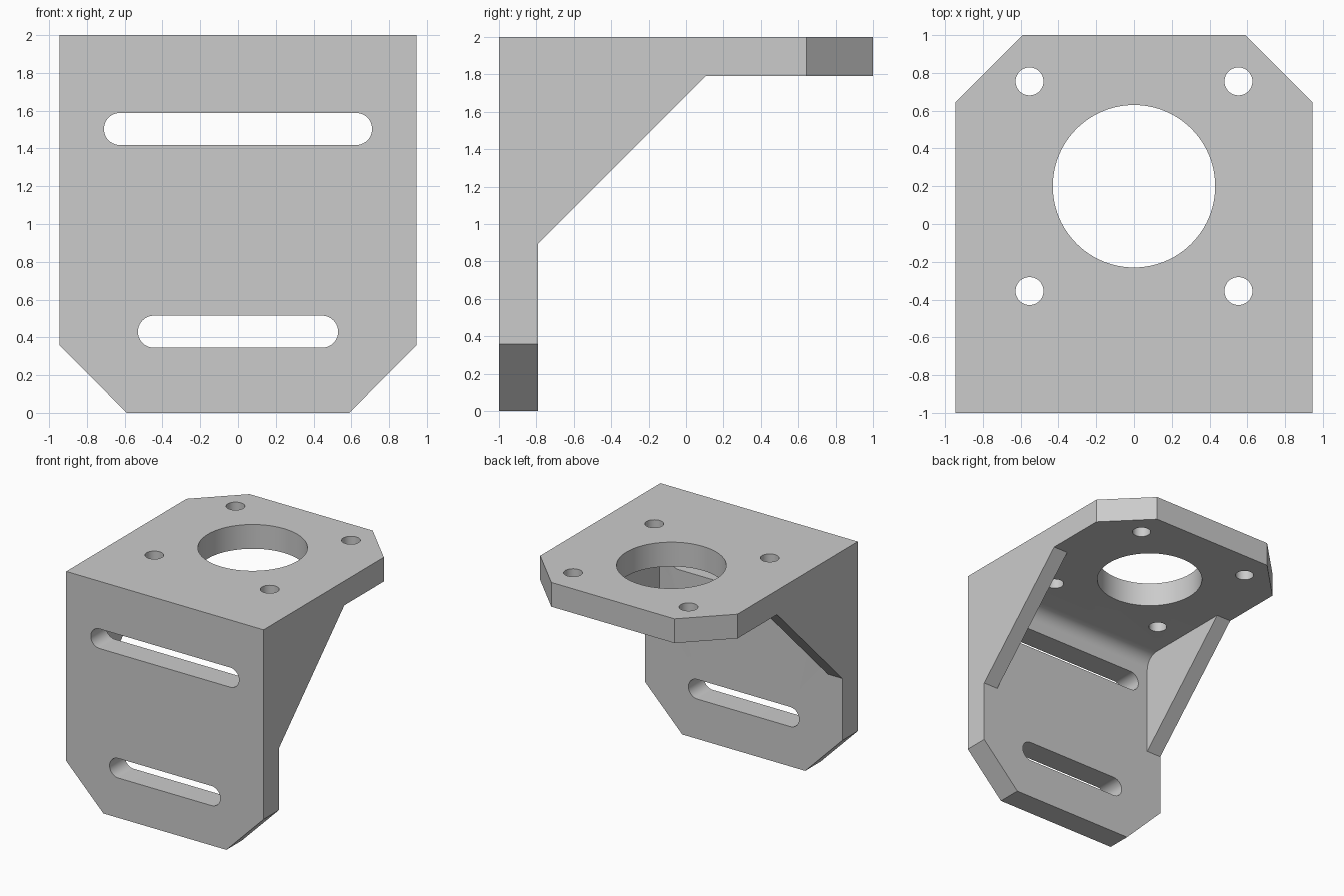
import bpy, bmesh, math
from mathutils import Vector

cube = bpy.data.objects.get("Cube")
if cube:
    bpy.data.objects.remove(cube, do_unlink=True)

HALF = 0.945       # half width of the bracket
INNER = 0.805      # half width between the gussets
WALL = -0.79       # inner face of the upright plate
UNDER = 1.79       # underside of the top plate
FILLET = 0.12

grey = bpy.data.materials.new("plain grey")
grey.use_nodes = True
grey.diffuse_color = (0.6, 0.6, 0.6, 1)
grey.node_tree.nodes["Principled BSDF"].inputs["Base Color"].default_value = (0.6, 0.6, 0.6, 1)


def prism(name, outline, axis, start, end):
    """Extrude a 2D outline along an axis; the outline uses the other two axes in order."""
    def place(u, v):
        p = [u, v]
        p.insert(axis, start)
        return Vector(p)
    bm = bmesh.new()
    face = bm.faces.new([bm.verts.new(place(u, v)) for u, v in outline])
    shift = Vector((0, 0, 0))
    shift[axis] = end - start
    new = bmesh.ops.extrude_face_region(bm, geom=[face])["geom"]
    bmesh.ops.translate(bm, vec=shift, verts=[g for g in new if isinstance(g, bmesh.types.BMVert)])
    bmesh.ops.recalc_face_normals(bm, faces=bm.faces)
    mesh = bpy.data.meshes.new(name)
    bm.to_mesh(mesh)
    bm.free()
    mesh.materials.append(grey)
    obj = bpy.data.objects.new(name, mesh)
    bpy.context.collection.objects.link(obj)
    return obj


def arc(cx, cy, r, a, b, n):
    steps = [math.radians(a + (b - a) * i / n) for i in range(n + 1)]
    return [(cx + r * math.cos(t), cy + r * math.sin(t)) for t in steps]


def circle(cx, cy, r, n=64):
    return arc(cx, cy, r, 0, 360, n)[:-1]


def slot(z, half_length, r):
    c = half_length - r
    return arc(c, z, r, -90, 90, 20) + arc(-c, z, r, 90, 270, 20)


def cut(target, cutter):
    cutter.hide_render = True
    bpy.context.view_layer.objects.active = target
    mod = target.modifiers.new("cut", 'BOOLEAN')
    mod.operation = 'DIFFERENCE'
    mod.solver = 'EXACT'
    mod.object = cutter
    bpy.ops.object.modifier_apply(modifier=mod.name)
    bpy.data.objects.remove(cutter, do_unlink=True)


# Side silhouette across the full width, including the sloping gussets
bracket = prism("mounting_bracket", [(-1, 0), (WALL, 0), (WALL, 0.895), (0.105, UNDER),
                                     (1, UNDER), (1, 2), (-1, 2)], 0, -HALF, HALF)

# Hollow between the gussets, with a rounded inner corner
corner = arc(WALL + FILLET, UNDER - FILLET, FILLET, 180, 90, 12)
cut(bracket, prism("hollow", [(WALL, 0.5)] + corner + [(0.5, UNDER), (0.5, 0.5)], 0, -INNER, INNER))

# Clipped corners on both plates
for s in (-1, 1):
    clip = [(s * 0.49, -0.1), (s * 1.045, 0.46), (s * 1.3, 0.46), (s * 1.3, -0.1)]
    clip[0] = (s * 0.49, -0.1)
    cut(bracket, prism("lower_clip", clip, 1, -1.1, -0.7))
    clip = [(s * 0.49, 1.1), (s * 1.045, 0.545), (s * 1.3, 0.545), (s * 1.3, 1.1)]
    cut(bracket, prism("rear_clip", clip, 2, 1.7, 2.1))

# Slots in the upright plate
for z, half_length in ((1.503, 0.71), (0.43, 0.53)):
    cut(bracket, prism("slot", slot(z, half_length, 0.085), 1, -1.1, -0.6))

# Large bore and four screw holes in the top plate
cut(bracket, prism("bore", circle(0, 0.2, 0.43, 96), 2, 1.7, 2.1))
for x in (-0.553, 0.553):
    for y in (-0.355, 0.755):
        cut(bracket, prism("screw_hole", circle(x, y, 0.074, 40), 2, 1.7, 2.1))

# Merge leftover coplanar faces, then smooth the round walls only
bm = bmesh.new()
bm.from_mesh(bracket.data)
bmesh.ops.remove_doubles(bm, verts=bm.verts, dist=0.0001)
bmesh.ops.dissolve_limit(bm, angle_limit=0.005, verts=bm.verts, edges=bm.edges)
bm.to_mesh(bracket.data)
bm.free()
bpy.ops.object.select_all(action='DESELECT')
bracket.select_set(True)
bpy.context.view_layer.objects.active = bracket
bpy.ops.object.shade_smooth_by_angle(angle=math.radians(30))
